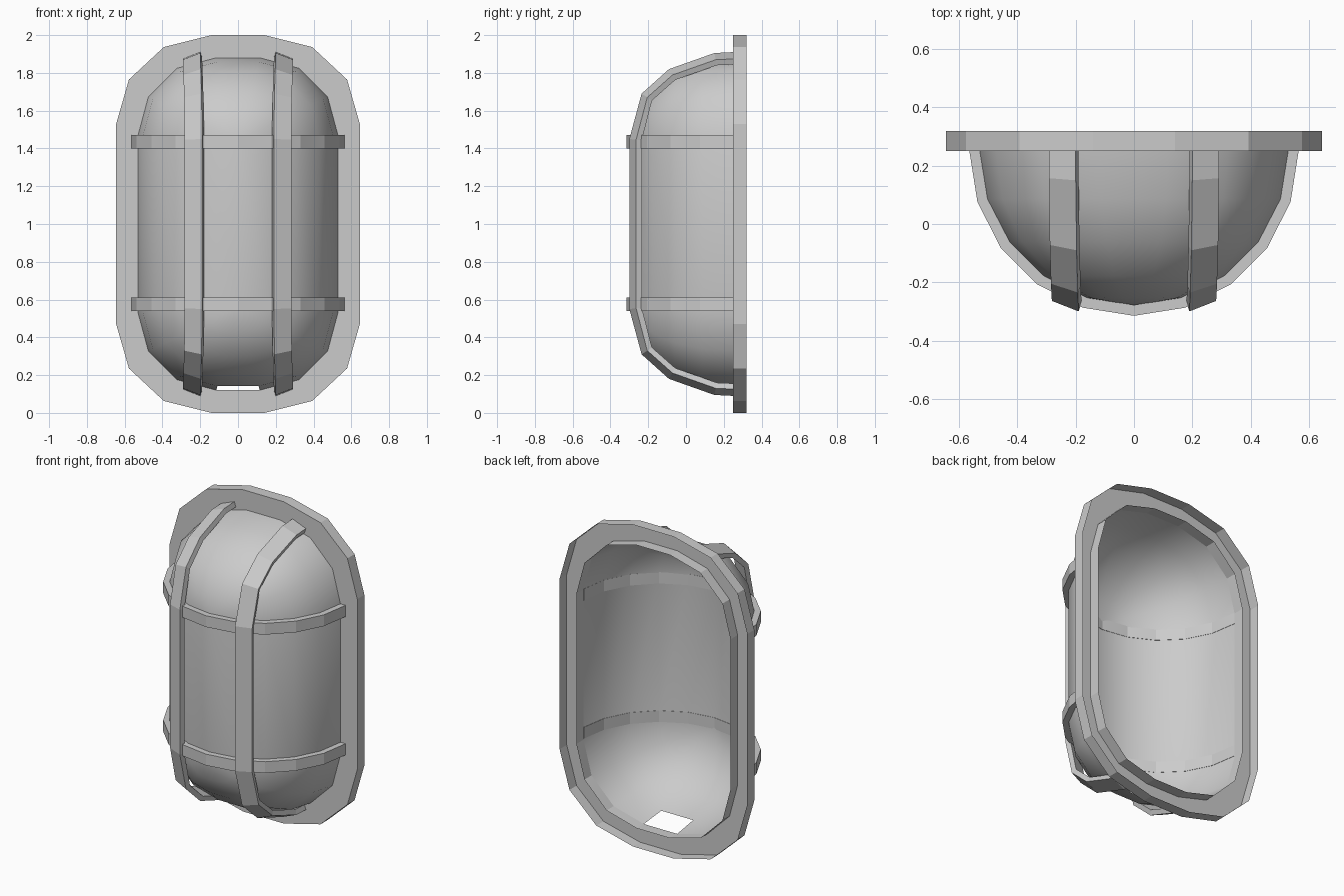
import bpy, bmesh
from math import sin, cos, radians

if "Cube" in bpy.data.objects:
    bpy.data.objects.remove(bpy.data.objects["Cube"])


def finish(name, bm, smooth=False, outward=True):
    bmesh.ops.remove_doubles(bm, verts=bm.verts, dist=0.0005)
    if outward:
        bmesh.ops.recalc_face_normals(bm, faces=bm.faces)
    me = bpy.data.meshes.new(name)
    bm.to_mesh(me)
    bm.free()
    ob = bpy.data.objects.new(name, me)
    bpy.context.collection.objects.link(ob)
    for p in me.polygons:
        p.use_smooth = smooth
    return ob


def outline(cx, cz, rx, rz, y):
    """Rounded rectangle around (0, y, 1), three segments per corner."""
    pts = []
    for q in range(4):
        sx = 1 if q in (0, 3) else -1
        sz = 1 if q in (0, 1) else -1
        for j in range(4):
            a = radians(q * 90 + j * 30)
            pts.append((sx * cx + rx * cos(a), y, 1 + sz * cz + rz * sin(a)))
    return pts


def loft(bm, loops, closed=True):
    rings = [[bm.verts.new(p) for p in lp] for lp in loops]
    n = len(rings[0])
    for a, b in zip(rings, rings[1:]):
        for i in range(n if closed else n - 1):
            j = (i + 1) % n
            bm.faces.new((a[i], a[j], b[j], b[i]))
    return rings


def bar(name, sections):
    """Solid strip lofted through four-point cross-sections."""
    bm = bmesh.new()
    rings = loft(bm, sections)
    bm.faces.new(rings[0])
    bm.faces.new(rings[-1][::-1])
    return finish(name, bm)


# Back frame: channel with outer wall, front face and inner wall, open behind
outer = (0.14, 0.53, 0.505, 0.47)
inner = (0.115, 0.467, 0.415, 0.413)
bm = bmesh.new()
loft(bm, [outline(*outer, 0.32), outline(*outer, 0.25),
          outline(*inner, 0.25), outline(*inner, 0.32)])
finish("back_frame", bm)

# Domed cover: rim outline shrinking along a quarter circle to a ridge
bm = bmesh.new()
loops = []
for k in range(6):
    t = radians(18 * k)
    c = cos(t)
    loops.append(outline(0.115 * c, 0.44 + 0.027 * c, 0.415 * c, 0.413 * c,
                         0.25 - 0.53 * sin(t)))
loft(bm, loops)
# cable opening in the underside, next to the frame
hole = [f for f in bm.faces
        if abs(f.calc_center_median().x) < 0.01
        and f.calc_center_median().z < 0.3 and f.calc_center_median().y > 0.1]
bmesh.ops.delete(bm, geom=hole, context='FACES_ONLY')
cover = finish("domed_cover", bm, smooth=True)

# Horizontal guard bars following the cover's round section
for name, z0, z1 in (("lower_guard_bar", 0.54, 0.61), ("upper_guard_bar", 1.40, 1.47)):
    sections = []
    for k in range(11):
        a = radians(18 * k)
        sections.append([(r * cos(a), 0.25 - r * sin(a), z)
                         for r, z in ((0.528, z0), (0.565, z0), (0.565, z1), (0.528, z1))])
    bar(name, sections)

# Vertical guard bars: inner-edge path (x, y, z) with outward normal (ny, nz)
path = [(0.20, 0.25, 1.91, 0.0, 1.0), (0.20, 0.15, 1.905, -0.2, 0.98),
        (0.197, -0.09, 1.82, -0.5, 0.87), (0.193, -0.235, 1.69, -0.83, 0.55),
        (0.19, -0.30, 1.45, -1.0, 0.1)]
path += [(x, y, 2 - z, ny, -nz) for x, y, z, ny, nz in reversed(path)]
for name, s in (("left_guard_bar", -1), ("right_guard_bar", 1)):
    sections = []
    for x, y, z, ny, nz in path:
        # (sideways shift, inward shift) of the tilted cross-section corners
        sections.append([(s * (x + dx), y - d * ny if y < 0.2 else y, z - d * nz)
                         for dx, d in ((0, 0), (0.092, 0.036), (0.082, 0.066), (-0.01, 0.03))])
    bar(name, sections)
